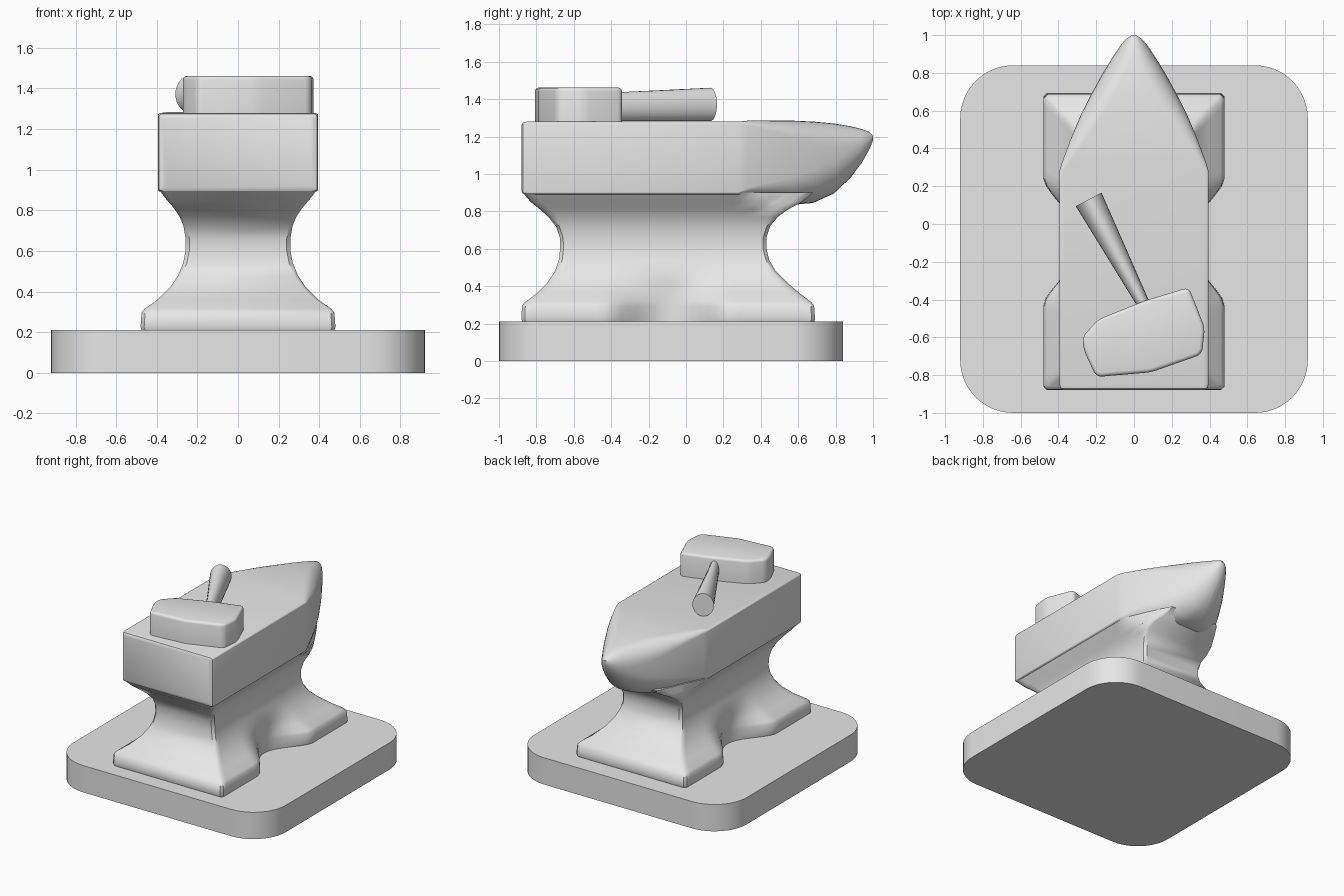
import bpy, bmesh, math
from mathutils import Vector

if "Cube" in bpy.data.objects:
    bpy.data.objects.remove(bpy.data.objects["Cube"], do_unlink=True)

GREY = (0.8, 0.8, 0.8, 1)
metal = bpy.data.materials.new("plain grey")
metal.use_nodes = True
metal.diffuse_color = GREY
metal.node_tree.nodes["Principled BSDF"].inputs["Base Color"].default_value = GREY


def finish(name, bm, angle=35):
    bmesh.ops.recalc_face_normals(bm, faces=bm.faces)
    mesh = bpy.data.meshes.new(name)
    bm.to_mesh(mesh)
    bm.free()
    mesh.materials.append(metal)
    obj = bpy.data.objects.new(name, mesh)
    bpy.context.collection.objects.link(obj)
    bpy.ops.object.select_all(action="DESELECT")
    obj.select_set(True)
    bpy.context.view_layer.objects.active = obj
    bpy.ops.object.shade_smooth_by_angle(angle=math.radians(angle))
    return obj


def loft(name, rings, angle=35):
    """Skin equal-length rings of points and cap both ends."""
    bm = bmesh.new()
    loops = [[bm.verts.new(p) for p in ring] for ring in rings]
    n = len(loops[0])
    for a, b in zip(loops, loops[1:]):
        for i in range(n):
            j = (i + 1) % n
            bm.faces.new((a[i], a[j], b[j], b[i]))
    bm.faces.new(loops[0])
    bm.faces.new(loops[-1])
    return finish(name, bm, angle)


def prism(name, outline, z0, z1, corner, segments, rim=0):
    """Upright slab with rounded corners and optional rounded rim."""
    bm = bmesh.new()
    base = bm.faces.new([bm.verts.new((x, y, z0)) for x, y in outline])
    top = bmesh.ops.extrude_face_region(bm, geom=[base])["geom"]
    for v in top:
        if isinstance(v, bmesh.types.BMVert):
            v.co.z = z1
    upright = [e for e in bm.edges if abs(e.verts[0].co.z - e.verts[1].co.z) > 0.01]
    bmesh.ops.bevel(bm, geom=upright, offset=corner, segments=segments,
                    profile=0.5, affect="EDGES")
    if rim:
        edges = [e for e in bm.edges if all(v.co.z > z1 - 0.001 for v in e.verts)]
        bmesh.ops.bevel(bm, geom=edges, offset=rim, segments=3,
                        profile=0.5, affect="EDGES")
    return finish(name, bm)


# Base slab
prism("base_slab", [(-0.92, -1), (0.92, -1), (0.92, 0.84), (-0.92, 0.84)],
      0, 0.21, 0.28, 12)


# Anvil foot and waist: (z, half width, rear y, horn-side y)
def pedestal_ring(z, hx, y0, y1, steps=36, chamfer=0.018):
    side = []
    for i in range(steps + 1):
        y = y0 + chamfer + (y1 - y0 - 2 * chamfer) * i / steps
        x = hx
        t = abs(y + 0.095) / 0.33
        if z < 0.6 and hx > 0.29 and t < 1:
            x -= (hx - 0.29) * (0.5 + 0.5 * math.cos(math.pi * t)) ** 0.7
        if z > 0.7:
            x = min(x, 0.39 - 0.45 * max(0, y - 0.29))
        side.append((x, y, z))
    side.insert(0, (side[0][0] - chamfer, y0, z))
    side.append((side[-1][0] - chamfer, y1, z))
    return side + [(-x, y, z) for x, y, z in reversed(side)]


pedestal = [
    (0.21, 0.475, -0.875, 0.685), (0.225, 0.48, -0.88, 0.69),
    (0.295, 0.475, -0.877, 0.685), (0.315, 0.46, -0.86, 0.67),
    (0.36, 0.395, -0.80, 0.61), (0.42, 0.335, -0.74, 0.54),
    (0.48, 0.295, -0.70, 0.48), (0.54, 0.27, -0.68, 0.445),
    (0.60, 0.258, -0.673, 0.43), (0.66, 0.258, -0.675, 0.43),
    (0.72, 0.268, -0.695, 0.45), (0.77, 0.288, -0.735, 0.49),
    (0.81, 0.315, -0.78, 0.545), (0.85, 0.35, -0.83, 0.62),
    (0.90, 0.388, -0.873, 0.68),
]
loft("anvil_pedestal", [pedestal_ring(*row) for row in pedestal], 40)


# Anvil body and horn: (y, half width, bottom, top, top round, bottom round)
def body_ring(y, hx, z0, z1, rt, rb, steps=7):
    cz, hz = (z0 + z1) / 2, (z1 - z0) / 2
    half = []
    for r, sign in ((rb, -1), (rt, 1)):
        for i in range(steps + 1):
            a = math.pi / 2 * i / steps
            s, c = math.sin(a), math.cos(a)
            if sign > 0:
                s, c = c, s
            half.append((hx * (1 - r + r * s), y, cz + sign * hz * (1 - r + r * c)))
    return half + [(-x, yy, z) for x, yy, z in reversed(half)]


body = [
    (-0.88, 0.37, 0.91, 1.26, 0.06, 0.06), (-0.872, 0.388, 0.895, 1.275, 0.06, 0.06),
    (-0.85, 0.395, 0.89, 1.28, 0.06, 0.06), (0.28, 0.395, 0.89, 1.28, 0.06, 0.06),
    (0.33, 0.38, 0.885, 1.285, 0.12, 0.2), (0.45, 0.335, 0.86, 1.285, 0.25, 0.45),
    (0.57, 0.285, 0.835, 1.285, 0.4, 0.65), (0.68, 0.23, 0.845, 1.28, 0.55, 0.8),
    (0.79, 0.17, 0.895, 1.27, 0.7, 0.9), (0.88, 0.115, 0.98, 1.255, 0.85, 1),
    (0.94, 0.075, 1.06, 1.24, 0.95, 1), (0.98, 0.042, 1.13, 1.225, 0.99, 1),
    (1.0, 0.012, 1.18, 1.205, 0.99, 0.99),
]
loft("anvil_body_and_horn", [body_ring(*row) for row in body])

# Hammer head
head = [(-0.275, -0.60), (-0.265, -0.67), (-0.20, -0.81), (0.09, -0.785),
        (0.36, -0.69), (0.375, -0.55), (0.29, -0.335), (0.06, -0.405),
        (-0.19, -0.505)]
prism("hammer_head", head, 1.275, 1.462, 0.03, 4, 0.02)

# Hammer handle: oval bar widening towards the free end
start, end = Vector((0.09, -0.50, 1.356)), Vector((-0.24, 0.13, 1.372))
across = (end - start).cross(Vector((0, 0, 1))).normalized()


def handle_ring(centre, wide, high, n=28):
    turns = [2 * math.pi * i / n for i in range(n)]
    return [centre + across * wide * math.cos(a) + Vector((0, 0, high * math.sin(a)))
            for a in turns]


loft("hammer_handle", [handle_ring(start, 0.028, 0.074), handle_ring(end, 0.077, 0.089)])
